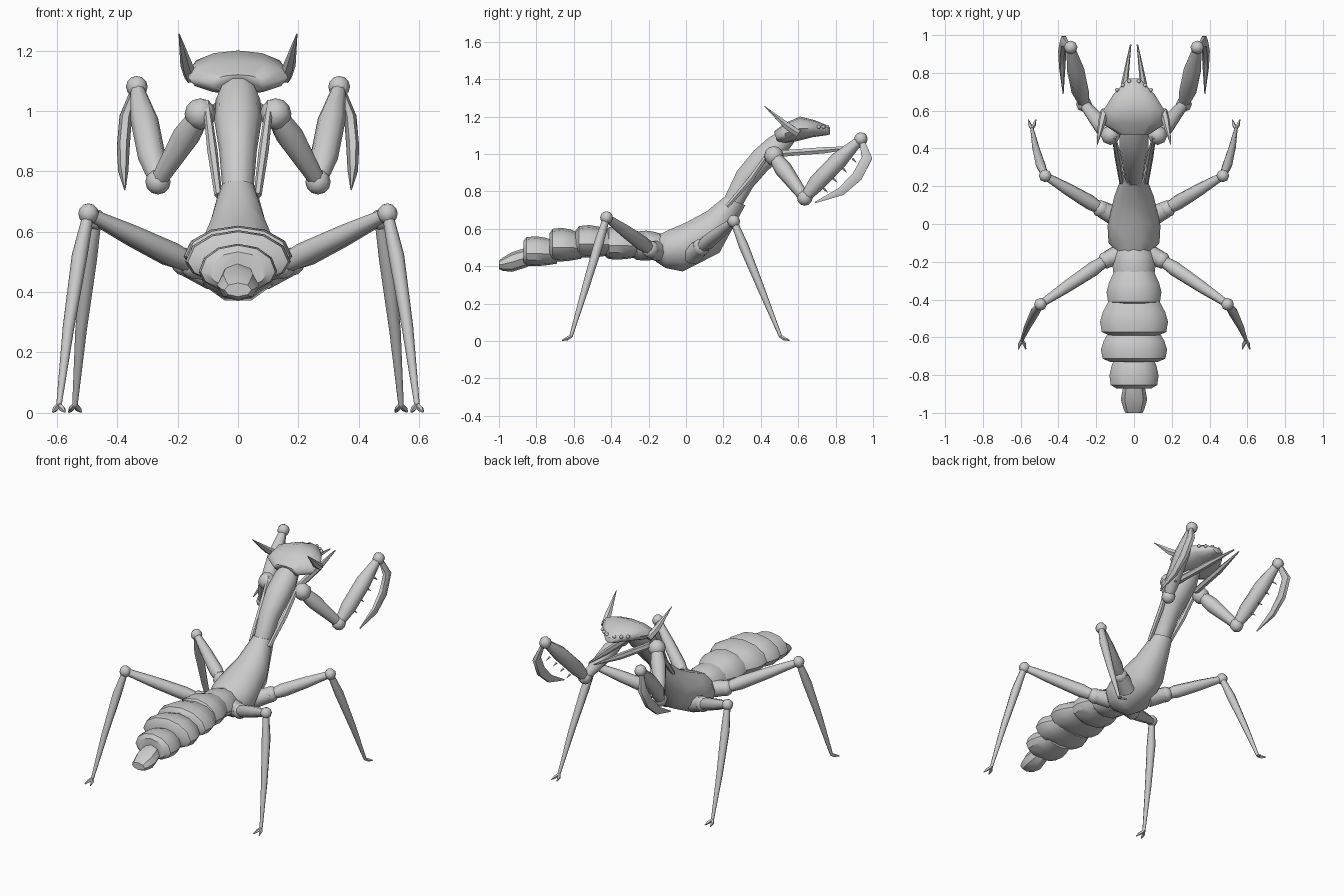
import bpy, bmesh, math
from mathutils import Vector

if "Cube" in bpy.data.objects:
    bpy.data.objects.remove(bpy.data.objects["Cube"])

grey = bpy.data.materials.new("shell_grey")
grey.use_nodes = True
COLOUR = (0.6, 0.6, 0.6, 1)
grey.diffuse_color = COLOUR
grey.node_tree.nodes["Principled BSDF"].inputs["Base Color"].default_value = COLOUR


def finish(name, bm, angle=50):
    bmesh.ops.recalc_face_normals(bm, faces=bm.faces)
    mesh = bpy.data.meshes.new(name)
    bm.to_mesh(mesh)
    bm.free()
    mesh.materials.append(grey)
    obj = bpy.data.objects.new(name, mesh)
    bpy.context.collection.objects.link(obj)
    bpy.ops.object.select_all(action="DESELECT")
    obj.select_set(True)
    bpy.context.view_layer.objects.active = obj
    bpy.ops.object.shade_smooth_by_angle(angle=math.radians(angle))
    return obj


def skin(name, rings, angle=50):
    """Bridge a list of point rings and cap both ends."""
    bm = bmesh.new()
    loops = [[bm.verts.new(p) for p in ring] for ring in rings]
    n = len(loops[0])
    for a, b in zip(loops, loops[1:]):
        for i in range(n):
            j = (i + 1) % n
            bm.faces.new((a[i], a[j], b[j], b[i]))
    bm.faces.new(loops[0])
    bm.faces.new(loops[-1])
    return finish(name, bm, angle)


def body(name, sections, sides=12, low=0.0, angle=50):
    """Loft from sections (top y, top z, bottom y, bottom z, half width)."""
    rings = []
    for ty, tz, by, bz, hw in sections:
        top, bottom = Vector((0, ty, tz)), Vector((0, by, bz))
        mid = top.lerp(bottom, 0.5 + low)
        ring = []
        for i in range(sides):
            a = math.tau * i / sides
            s = math.sin(a)
            end = top if s > 0 else bottom
            ring.append(mid + Vector((hw * math.cos(a), 0, 0)) + (end - mid) * abs(s))
        rings.append(ring)
    return skin(name, rings, angle)


def limb(name, points, radii, sides=8, flat=1.0):
    """Tapered tube through points; flat squeezes it sideways."""
    pts = [Vector(p) for p in points]
    rings = []
    for k, p in enumerate(pts):
        d = (pts[min(k + 1, len(pts) - 1)] - pts[max(k - 1, 0)]).normalized()
        u = (Vector((1, 0, 0)) - d * d.x).normalized()
        v = d.cross(u)
        rings.append([p + radii[k] * (u * flat * math.cos(math.tau * i / sides)
                                      + v * math.sin(math.tau * i / sides))
                      for i in range(sides)])
    return skin(name, rings)


def ball(name, centre, radius):
    bm = bmesh.new()
    bmesh.ops.create_uvsphere(bm, u_segments=8, v_segments=6, radius=radius)
    bmesh.ops.translate(bm, verts=bm.verts, vec=centre)
    return finish(name, bm)


# Abdomen: overlapping plates (front y, rear y, top z, bottom z, half width)
plates = [(-.10, -.28, .59, .43, .115), (-.25, -.43, .615, .435, .145),
          (-.40, -.59, .62, .445, .18), (-.56, -.73, .605, .425, .175),
          (-.69, -.87, .56, .40, .13)]
for n, (y0, y1, top, bot, hw) in enumerate(plates, 1):
    def at(t, k):
        y = y0 + (y1 - y0) * t
        drop = (1 - k) * (top - bot)
        return (y, top - drop * .6, y, bot + drop * .3, hw * k)
    body(f"abdomen_plate_{n}", [at(0, .72), at(.35, .92), at(.62, 1), at(.9, .95), at(1, .72)],
         low=.08, angle=35)
body("tail_plate", [(-.80, .50, -.80, .43, .035), (-.85, .50, -.85, .395, .055),
                    (-.93, .475, -.93, .37, .07), (-.98, .445, -.98, .375, .055),
                    (-1.0, .43, -1.0, .385, .045)], sides=8, angle=35)

# Thorax and long neck
body("thorax", [(-.17, .56, -.16, .42, .08), (-.09, .60, -.11, .385, .135),
                (0, .64, -.02, .365, .14), (.11, .70, .18, .465, .105),
                (.2, .77, .32, .725, .06)], sides=10)
body("neck", [(.19, .74, .29, .70, .05), (.27, .91, .36, .82, .062),
              (.36, 1.02, .44, .91, .078), (.44, 1.09, .52, .98, .075),
              (.50, 1.125, .58, 1.06, .05)], sides=10)

# Wide flattened head
body("head", [(.47, 1.12, .49, 1.06, .09), (.53, 1.165, .53, 1.055, .165),
              (.61, 1.2, .60, 1.07, .16), (.69, 1.18, .68, 1.09, .11),
              (.75, 1.155, .75, 1.10, .05), (.77, 1.14, .77, 1.105, .03)])

for side, s in (("left", 1), ("right", -1)):
    def P(x, y, z):
        return (s * x, y, z)

    # Head horns, feelers and small eyes
    limb(f"{side}_horn", [P(.155, .6, 1.11), P(.17, .54, 1.15), P(.195, .42, 1.255)],
         [.022, .021, .002], 6)
    limb(f"{side}_feeler", [P(.08, .48, 1.0), P(.05, .74, 1.02), P(.018, .95, 1.04)],
         [.02, .019, .004], 6)
    for n, (x, y) in enumerate([(.025, .755), (.06, .735), (.09, .71)]):
        ball(f"{side}_small_eye_{n + 1}", P(x, y, 1.145), .011)

    # Slim rod between thorax and shoulder
    limb(f"{side}_neck_rod", [P(.065, .22, .72), P(.085, .35, .87), P(.105, .46, 1.03)],
         [.013, .017, .012], 6)

    # Grasping arm
    shoulder, elbow, wrist = P(.125, .47, .99), P(.265, .635, .765), P(.335, .935, 1.08)
    ball(f"{side}_shoulder", shoulder, .052)
    ball(f"{side}_elbow", elbow, .042)
    ball(f"{side}_wrist", wrist, .036)
    limb(f"{side}_upper_arm", [shoulder, P(.17, .52, .92), elbow], [.035, .047, .028])
    limb(f"{side}_forearm", [elbow, P(.285, .70, .845), P(.31, .82, .97), wrist],
         [.028, .046, .046, .022])
    limb(f"{side}_claw", [P(.345, .94, 1.07), P(.372, .968, .98), P(.38, .915, .88),
                          P(.38, .83, .80), P(.375, .69, .74)],
         [.016, .032, .033, .026, .004], 6, .65)
    for n in range(4):
        t = .25 + .17 * n
        a = Vector(elbow).lerp(Vector(wrist), t) + Vector((s * .015, .028, -.03))
        limb(f"{side}_arm_spine_{n + 1}", [a, a + Vector((s * .012, .02, -.02))], [.007, .001], 5)

    # Walking legs: root, hip, knee, ankle, direction of the toes
    legs = {"middle": (P(.08, .03, .46), P(.175, .08, .50), P(.47, .255, .64), P(.54, .505, .025), 1),
            "rear": (P(.06, -.15, .48), P(.145, -.19, .49), P(.495, -.425, .66), P(.593, -.615, .025), -1)}
    for leg, (root, hip, knee, ankle, way) in legs.items():
        tag = f"{side}_{leg}"
        h, k, a = Vector(hip), Vector(knee), Vector(ankle)
        limb(f"{tag}_hip", [root, hip], [.055, .045])
        ball(f"{tag}_hip_joint", hip, .047)
        limb(f"{tag}_thigh", [h, h.lerp(k, .2), h.lerp(k, .6), k], [.03, .04, .033, .02])
        ball(f"{tag}_knee", knee, .034)
        bulge = Vector((s * .008, 0, 0))
        limb(f"{tag}_shin", [k, k.lerp(a, .22) + bulge, k.lerp(a, .6) + bulge, a],
             [.018, .026, .019, .009])
        for n, dx in enumerate((-.02, .02)):
            limb(f"{tag}_toe_{n + 1}", [a, a + Vector((dx * .6, way * .02, -.012)),
                                        a + Vector((dx, way * .048, -.022))],
                 [.009, .01, .003], 5)
